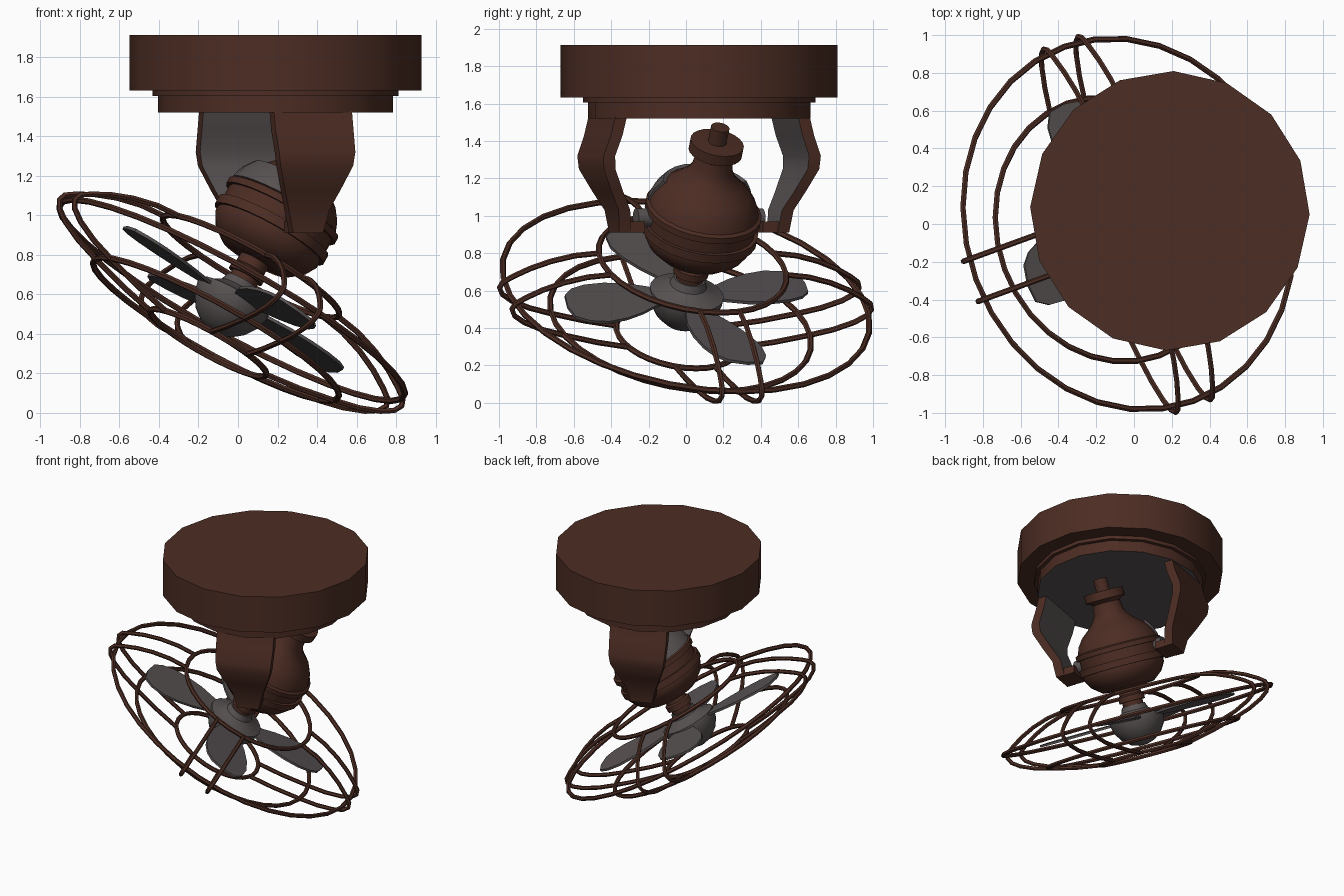
import bpy, bmesh, math
from mathutils import Matrix, Vector

if "Cube" in bpy.data.objects:
    bpy.data.objects.remove(bpy.data.objects["Cube"])


def material(name, col):
    m = bpy.data.materials.new(name)
    m.diffuse_color = (*col, 1)
    m.use_nodes = True
    m.node_tree.nodes["Principled BSDF"].inputs["Base Color"].default_value = m.diffuse_color
    return m


BROWN = material("dark_bronze", (0.073, 0.026, 0.017))
GREY = material("dull_grey", (0.098, 0.084, 0.085))

# Frames: tilted fan axis (local z) and the upright yoke
FAN = (Matrix.Translation((-0.03, 0.0, 0.57)) @ Matrix.Rotation(math.radians(20), 4, 'Z')
       @ Matrix.Rotation(math.radians(30.7), 4, 'Y'))
YOKE = Matrix.Translation((0.19, 0.07, 0)) @ Matrix.Rotation(math.radians(20), 4, 'Z')


def finish(name, bm, mats, matrix, angle=35):
    bmesh.ops.recalc_face_normals(bm, faces=bm.faces)
    me = bpy.data.meshes.new(name)
    bm.to_mesh(me)
    bm.free()
    for m in mats:
        me.materials.append(m)
    ob = bpy.data.objects.new(name, me)
    bpy.context.collection.objects.link(ob)
    ob.matrix_world = matrix
    bpy.ops.object.select_all(action='DESELECT')
    ob.select_set(True)
    bpy.context.view_layer.objects.active = ob
    bpy.ops.object.shade_smooth_by_angle(angle=math.radians(angle))
    return ob


def lathe(name, profile, segs, mats, matrix, rule=None, angle=35):
    """Spin (radius, height) points round local z, closing the ends with caps."""
    bm = bmesh.new()
    rings = []
    for r, z in profile:
        rings.append([bm.verts.new((r * math.cos(a), r * math.sin(a), z))
                      for a in (2 * math.pi * i / segs for i in range(segs))])
    for a, b in zip(rings, rings[1:]):
        for i in range(segs):
            j = (i + 1) % segs
            bm.faces.new((a[i], a[j], b[j], b[i]))
    bm.faces.new(rings[0])
    bm.faces.new(rings[-1])
    bmesh.ops.recalc_face_normals(bm, faces=bm.faces)
    bm.normal_update()
    if rule:
        for f in bm.faces:
            f.material_index = rule(f)
    return finish(name, bm, mats, matrix, angle)


def wire(name, pts, radius, matrix, cyclic=False):
    """Round wire through the points, turned into a mesh."""
    cu = bpy.data.curves.new(name, 'CURVE')
    cu.dimensions = '3D'
    cu.bevel_depth = radius
    cu.bevel_resolution = 1
    cu.use_fill_caps = True
    sp = cu.splines.new('POLY')
    sp.points.add(len(pts) - 1)
    for p, q in zip(sp.points, pts):
        p.co = (*q, 1)
    sp.use_cyclic_u = cyclic
    cu.materials.append(BROWN)
    ob = bpy.data.objects.new(name, cu)
    bpy.context.collection.objects.link(ob)
    ob.matrix_world = matrix
    bpy.ops.object.select_all(action='DESELECT')
    ob.select_set(True)
    bpy.context.view_layer.objects.active = ob
    bpy.ops.object.convert(target='MESH')
    bpy.ops.object.shade_smooth_by_angle(angle=math.radians(50))


# Ceiling canopy with stepped collar and grey underside
lathe("ceiling_canopy",
      [(0.595, 1.52), (0.595, 1.605), (0.622, 1.605), (0.622, 1.632), (0.74, 1.632), (0.74, 1.912)],
      16, [BROWN, GREY], Matrix.Translation((0.19, 0.07, 0)) @ Matrix.Rotation(math.radians(-1.5), 4, 'Z'),
      lambda f: int(f.normal.z < -0.9 and f.calc_center_median().z < 1.55))

# Yoke arms: (outward distance, height, width), grey on the inner face
ARM = [(0.52, 1.53, 0.42), (0.545, 1.43, 0.42), (0.585, 1.32, 0.41), (0.58, 1.25, 0.39),
       (0.52, 1.13, 0.30), (0.465, 1.03, 0.22), (0.45, 0.91, 0.16)]
for side, nm in ((-1, "front_yoke_arm"), (1, "back_yoke_arm")):
    bm = bmesh.new()
    rows = []
    for d, z, w in ARM:
        rows.append([bm.verts.new((x, side * (d + t), z))
                     for x, t in ((-w / 2, 0.033), (w / 2, 0.033), (w / 2, -0.033), (-w / 2, -0.033))])
    for a, b in zip(rows, rows[1:]):
        for i in range(4):
            j = (i + 1) % 4
            f = bm.faces.new((a[i], a[j], b[j], b[i]))
            f.material_index = int(i == 2)
    bm.faces.new(rows[0])
    bm.faces.new(rows[-1])
    finish(nm, bm, [BROWN, GREY], YOKE, 45)
    # Foot that turns in towards the motor
    bm = bmesh.new()
    bmesh.ops.create_cube(bm, size=1, matrix=Matrix.Translation((0, side * 0.40, 0.94))
                          @ Matrix.Diagonal((0.155, 0.13, 0.06, 1)))
    finish(nm + "_foot", bm, [BROWN], YOKE)
    # Pivot pin
    lathe(nm + "_pivot", [(0.05, 0.25), (0.05, 0.36)], 12, [GREY],
          YOKE @ Matrix.Translation((0, 0, 0.99)) @ Matrix.Rotation(-side * math.pi / 2, 4, 'X'))

# Motor housing: banded belly, dome and necked end knob
lathe("motor_housing",
      [(0.08, 0.235), (0.19, 0.245), (0.26, 0.30), (0.295, 0.36), (0.295, 0.39), (0.315, 0.39),
       (0.315, 0.44), (0.295, 0.44), (0.295, 0.51), (0.315, 0.51), (0.315, 0.545), (0.295, 0.555),
       (0.275, 0.61), (0.235, 0.665), (0.18, 0.71), (0.135, 0.755), (0.11, 0.80), (0.1, 0.87),
       (0.115, 0.885), (0.145, 0.895), (0.145, 0.955), (0.05, 0.96), (0.05, 1.05)],
      24, [BROWN], FAN)

# Grey shell hugging the far shoulder of the motor
bm = bmesh.new()
prev = None
for i in range(11):
    a = math.radians(105 + 15 * i)
    row = [bm.verts.new((r * math.cos(a), r * math.sin(a), h))
           for r, h in ((0.29, 0.55), (0.305, 0.555), (0.285, 0.62), (0.245, 0.68), (0.22, 0.67))]
    if prev:
        for j in range(5):
            k = (j + 1) % 5
            bm.faces.new((prev[j], prev[k], row[k], row[j]))
    else:
        bm.faces.new(row)
    prev = row
bm.faces.new(prev)
finish("motor_shoulder_shell", bm, [GREY], FAN)

# Shaft and hub
lathe("motor_shaft", [(0.075, 0.06), (0.075, 0.14), (0.095, 0.14), (0.095, 0.18), (0.08, 0.19), (0.08, 0.25)],
      16, [BROWN], FAN)
lathe("blade_hub", [(0.03, -0.185), (0.09, -0.165), (0.145, -0.12), (0.185, -0.06), (0.2, 0.0),
                    (0.2, 0.025), (0.15, 0.04), (0.10, 0.07), (0.085, 0.11)],
      24, [GREY], FAN)

# Four blades: (distance, sideways) outline
BLADE = [(0.10, -0.06), (0.19, -0.11), (0.30, -0.16), (0.42, -0.185), (0.54, -0.185), (0.63, -0.16),
         (0.69, -0.11), (0.725, 0.0), (0.725, 0.10), (0.66, 0.155), (0.56, 0.18), (0.44, 0.165),
         (0.32, 0.125), (0.22, 0.075), (0.10, 0.05)]
for k in range(4):
    bm = bmesh.new()
    face = bm.faces.new([bm.verts.new((x, y * 0.95, -0.008)) for x, y in BLADE])
    ext = bmesh.ops.extrude_face_region(bm, geom=[face])
    for v in ext["geom"]:
        if isinstance(v, bmesh.types.BMVert):
            v.co.z += 0.016
    finish("fan_blade_%d" % (k + 1), bm, [GREY],
           FAN @ Matrix.Translation((0, 0, 0.005)) @ Matrix.Rotation(math.radians(10 + 90 * k), 4, 'Z')
           @ Matrix.Rotation(math.radians(-4), 4, 'X'))

# Cage rings: radius and height along the fan axis
for nm, r, h in (("rim_ring", 0.998, 0.0), ("back_ring", 0.51, 0.2),
                 ("middle_ring", 0.71, -0.17), ("front_ring", 0.335, -0.25)):
    pts = [(r * math.cos(a), r * math.sin(a), h) for a in (2 * math.pi * i / 32 for i in range(32))]
    wire("cage_" + nm, pts, 0.016, FAN, True)

# Paired cage wires that wrap round the rim
LOOP = [(0.50, 0.2), (0.63, 0.185), (0.76, 0.15), (0.87, 0.105), (0.96, 0.055), (1.01, 0.02), (1.023, -0.015),
        (1.0, -0.055), (0.94, -0.095), (0.83, -0.14), (0.70, -0.175), (0.5, -0.22), (0.315, -0.25)]
for k in range(4):
    for s in (-1, 1):
        wire("cage_wire_%d_%s" % (k + 1, "left" if s < 0 else "right"),
             [(r, s * 0.113, h) for r, h in LOOP], 0.015,
             FAN @ Matrix.Rotation(math.radians(90 * k), 4, 'Z'))
